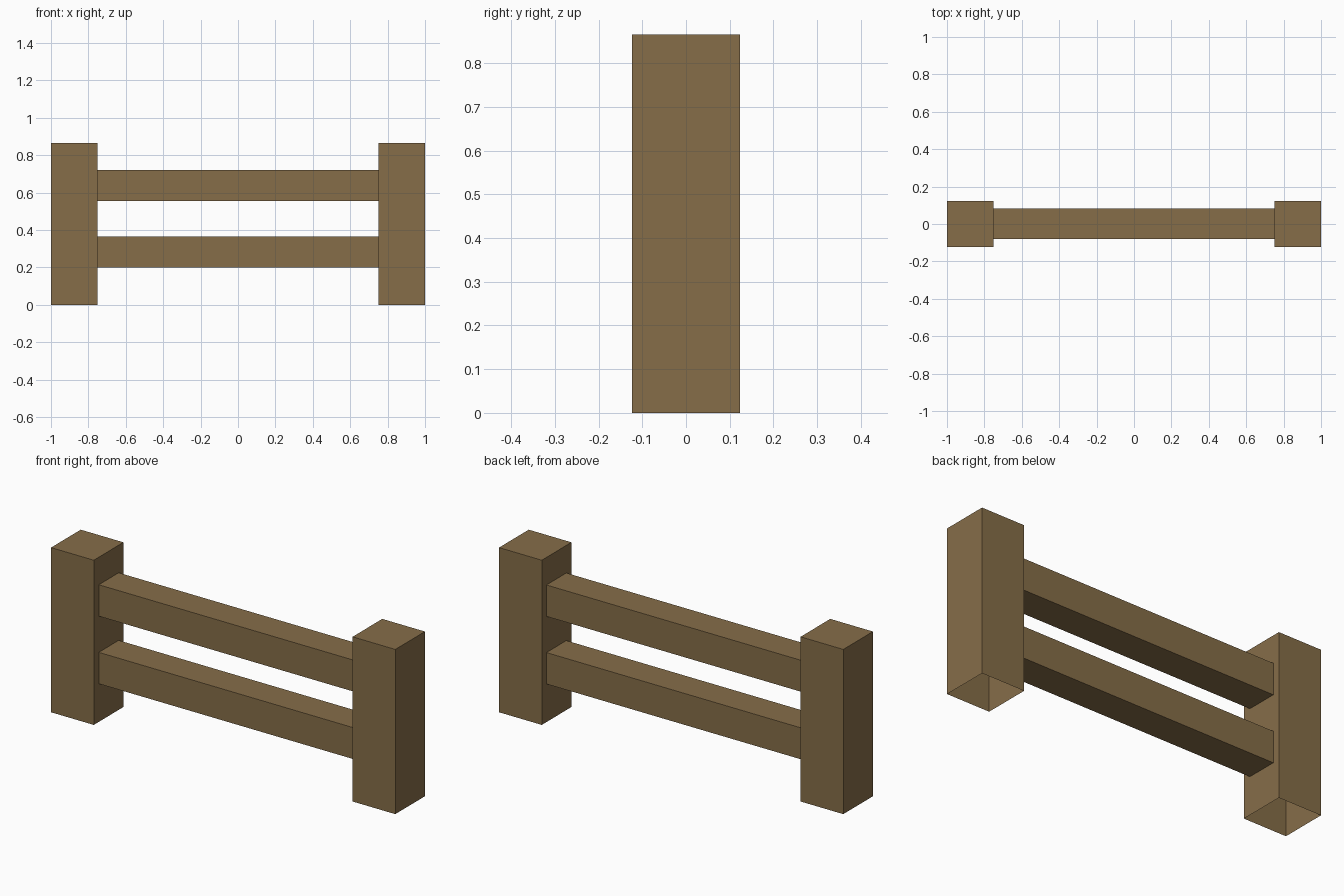
import bpy
import bmesh
from mathutils import Vector

if "Cube" in bpy.data.objects:
    bpy.data.objects.remove(bpy.data.objects["Cube"])

wood = bpy.data.materials.new("brown wood")
wood.diffuse_color = (0.24, 0.155, 0.066, 1.0)
wood.use_nodes = True
wood.node_tree.nodes["Principled BSDF"].inputs["Base Color"].default_value = wood.diffuse_color


def open_box(name, lo, hi, is_hidden):
    """Box from corner lo to corner hi, without the faces chosen by is_hidden(normal)."""
    lo, hi = Vector(lo), Vector(hi)
    bm = bmesh.new()
    bmesh.ops.create_cube(bm, size=1.0)
    bmesh.ops.scale(bm, vec=hi - lo, verts=bm.verts)
    bmesh.ops.translate(bm, vec=(lo + hi) / 2, verts=bm.verts)
    bm.normal_update()
    hidden = [f for f in bm.faces if is_hidden(f.normal)]
    bmesh.ops.delete(bm, geom=hidden, context='FACES_ONLY')
    mesh = bpy.data.meshes.new(name)
    bm.to_mesh(mesh)
    bm.free()
    mesh.materials.append(wood)
    obj = bpy.data.objects.new(name, mesh)
    bpy.context.collection.objects.link(obj)
    return obj


# Posts: open underneath
for side, x in (("left", -1.0), ("right", 0.752)):
    open_box(side + "_post", (x, -0.123, 0.0), (x + 0.248, 0.123, 0.865),
             lambda n: n.z < -0.5)

# Rails: open ends butt against the posts
for level, z in (("lower", 0.2), ("upper", 0.555)):
    open_box(level + "_rail", (-0.752, -0.081, z), (0.752, 0.084, z + 0.165),
             lambda n: abs(n.x) > 0.5)
